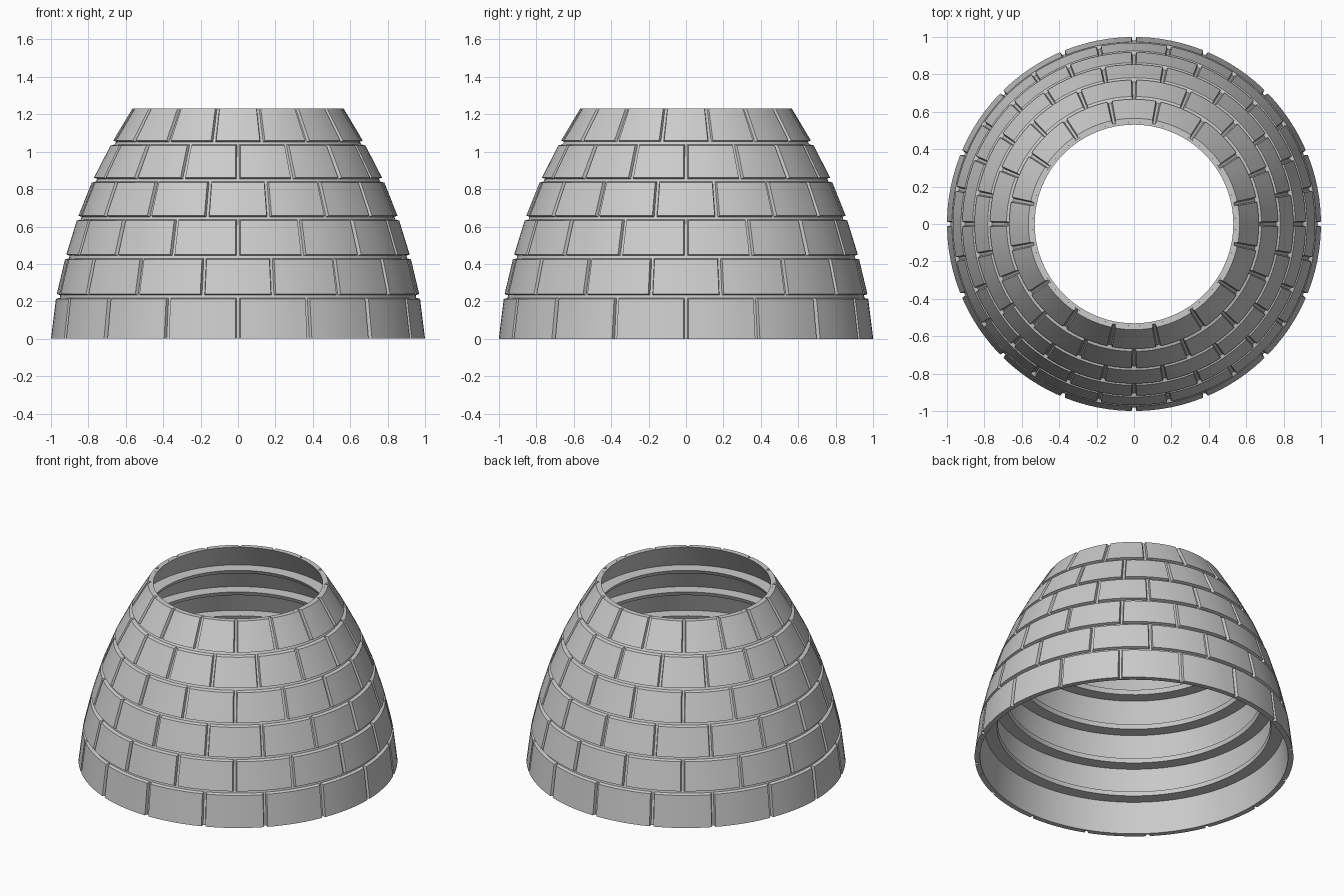
import bpy, bmesh, math

if "Cube" in bpy.data.objects:
    bpy.data.objects.remove(bpy.data.objects["Cube"])

# course boundaries: (radius, height)
RINGS = [(1.0, 0.0), (0.972, 0.226), (0.922, 0.437), (0.858, 0.645),
         (0.777, 0.848), (0.675, 1.046), (0.565, 1.23)]
BRICKS, STEPS = 16, 6
GAP = 0.007      # half width of a joint floor
DEPTH = 0.02     # brick thickness
WALL = 0.034     # total wall thickness
LEDGE = 0.115    # depth of the inner ribs behind the horizontal joints
RIB = 0.014      # half height of the inner ribs
TAPER = 0.006    # chamfer of the brick sides


def make_object(name, bm):
    bmesh.ops.recalc_face_normals(bm, faces=bm.faces)
    mesh = bpy.data.meshes.new(name)
    bm.to_mesh(mesh)
    bm.free()
    obj = bpy.data.objects.new(name, mesh)
    bpy.context.collection.objects.link(obj)
    bpy.ops.object.select_all(action='DESELECT')
    obj.select_set(True)
    bpy.context.view_layer.objects.active = obj
    bpy.ops.object.shade_smooth_by_angle(angle=math.radians(25))
    return obj


def polar(r, a, z):
    return (r * math.cos(a), r * math.sin(a), z)


def radius_at(i, z):
    (r0, z0), (r1, z1) = RINGS[i], RINGS[i + 1]
    return r0 + (r1 - r0) * (z - z0) / (z1 - z0)


def course_span(i, gap):
    low = RINGS[i][1] + (gap if i > 0 else 0)
    high = RINGS[i + 1][1] - (gap if i < len(RINGS) - 2 else 0)
    return low, high


# one course of open-backed, slightly chamfered curved bricks
def brick_course(i):
    bm = bmesh.new()
    pitch = 2 * math.pi / BRICKS
    offset = pitch / 2 if i % 2 else 0
    mid_r = (RINGS[i][0] + RINGS[i + 1][0]) / 2
    for b in range(BRICKS):
        columns = []
        for s in range(STEPS + 1):
            column = []
            for inset, depth, row in ((0, DEPTH, 0), (TAPER, 0, 0), (TAPER, 0, 1), (0, DEPTH, 1)):
                z = course_span(i, GAP + inset)[row]
                margin = (GAP + inset) / mid_r
                a = offset + b * pitch + margin + (pitch - 2 * margin) * s / STEPS
                column.append(bm.verts.new(polar(radius_at(i, z) - depth, a, z)))
            columns.append(column)
        for c, d in zip(columns, columns[1:]):
            for k in range(3):
                bm.faces.new((c[k], d[k], d[k + 1], c[k + 1]))
        bm.faces.new(columns[0])
        bm.faces.new(columns[-1])
    return make_object(f"brick_course_{i + 1}", bm)


for i in range(len(RINGS) - 1):
    brick_course(i)

# wall behind the bricks: joint floor outside, ribbed surface inside
outside = [(r - DEPTH, z) for r, z in RINGS]
inside = []
for i in range(len(RINGS) - 1):
    low, high = course_span(i, RIB)
    if i > 0:
        inside.append((radius_at(i, low) - LEDGE, low))
    inside.append((radius_at(i, low) - WALL, low))
    inside.append((radius_at(i, high) - WALL, high))
    if i < len(RINGS) - 2:
        inside.append((radius_at(i, high) - LEDGE, high))
profile = outside + inside[::-1]

bm = bmesh.new()
SEGMENTS = BRICKS * STEPS
loops = [[bm.verts.new(polar(r, 2 * math.pi * s / SEGMENTS, z)) for s in range(SEGMENTS)]
         for r, z in profile]
for lower, upper in zip(loops, loops[1:] + loops[:1]):
    for s in range(SEGMENTS):
        t = (s + 1) % SEGMENTS
        bm.faces.new((lower[s], lower[t], upper[t], upper[s]))
make_object("inner_wall", bm)
